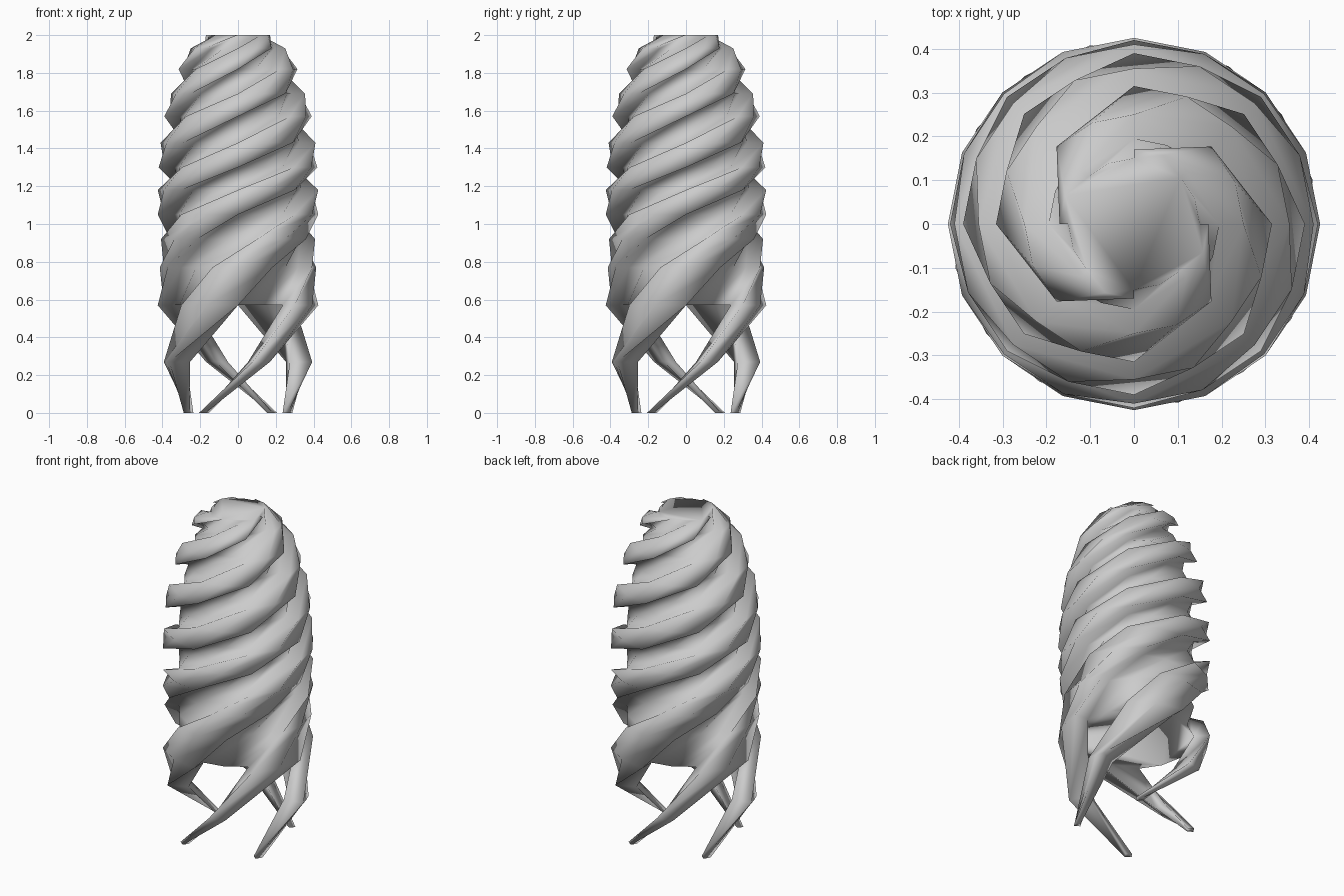
import bpy, bmesh
from math import sin, cos, radians

if "Cube" in bpy.data.objects:
    bpy.data.objects.remove(bpy.data.objects["Cube"])

# horizontal layers: (height, lead angle, strand width in degrees, outer radius, inner radius)
LAYERS = [(0, 3, 7, .335, .30), (.27, 59, 14, .40, .28),
          (.57, 124, 45, .425, .335), (.77, 150, 45, .415, .335), (.92, 183, 45, .42, .335),
          (1.05, 214, 45, .425, .335), (1.18, 259, 45, .425, .335), (1.30, 304, 45, .42, .335),
          (1.43, 349, 45, .41, .325), (1.57, 394, 45, .39, .305), (1.69, 439, 45, .355, .28),
          (1.82, 484, 45, .315, .245), (1.93, 529, 45, .25, .195), (2.0, 574, 45, .17, .15)]
FOOT = 236     # where the front leg meets the ground
BODY = 2       # first layer of the closed body, below it are free legs
TOP = len(LAYERS) - 1

bm = bmesh.new()
face = bm.faces.new


def polar(r, deg, z):
    return bm.verts.new((r * cos(radians(deg)), r * sin(radians(deg)), z))


# four strands; each layer holds outer (trail, middle, lead), inner (lead, trail), groove middle
strands = []
for turn in (0, 90, 180, 270):
    rows = []
    for z, lead, width, ro, ri in LAYERS:
        a = FOOT + turn + lead
        rows.append((polar(ro, a - width, z), polar(ro, a - width / 2, z), polar(ro, a, z),
                     polar(ri, a, z), polar(ri, a - width, z)))
    strands.append(rows)

# middle of each groove floor
grooves = [[polar(ri, FOOT + turn + lead + 22.5, z) for z, lead, width, ro, ri in LAYERS[BODY:]]
           for turn in (0, 90, 180, 270)]

floor, crown = [], []
for i, rows in enumerate(strands):
    following = strands[(i + 1) % 4]
    # strand skin: outer face and both flanks, plus the inner face of the leg
    for k in range(TOP):
        t, m, l, il, it = zip(rows[k], rows[k + 1])
        strips = [(it, t), (t, m), (m, l), (l, il)]
        if k < BODY:
            strips.append((il, it))
        for p, q in strips:
            face((p[0], q[0], q[1], p[1]))
    face(rows[0][::-1])
    # groove floor up to the next strand
    for k in range(BODY, TOP):
        g0, g1 = grooves[i][k - BODY], grooves[i][k + 1 - BODY]
        face((rows[k][3], g0, g1, rows[k + 1][3]))
        face((g0, following[k][4], following[k + 1][4], g1))
    floor += [rows[BODY][4], rows[BODY][3], grooves[i][0]]
    crown += list(rows[TOP][:4]) + [grooves[i][-1], following[TOP][4]]

# underside between the legs, and crown
face(floor[::-1])
face(crown)

mesh = bpy.data.meshes.new("spiral_body")
bm.to_mesh(mesh)
bm.free()
body = bpy.data.objects.new("spiral_body", mesh)
bpy.context.collection.objects.link(body)
for p in mesh.polygons:
    p.use_smooth = True
